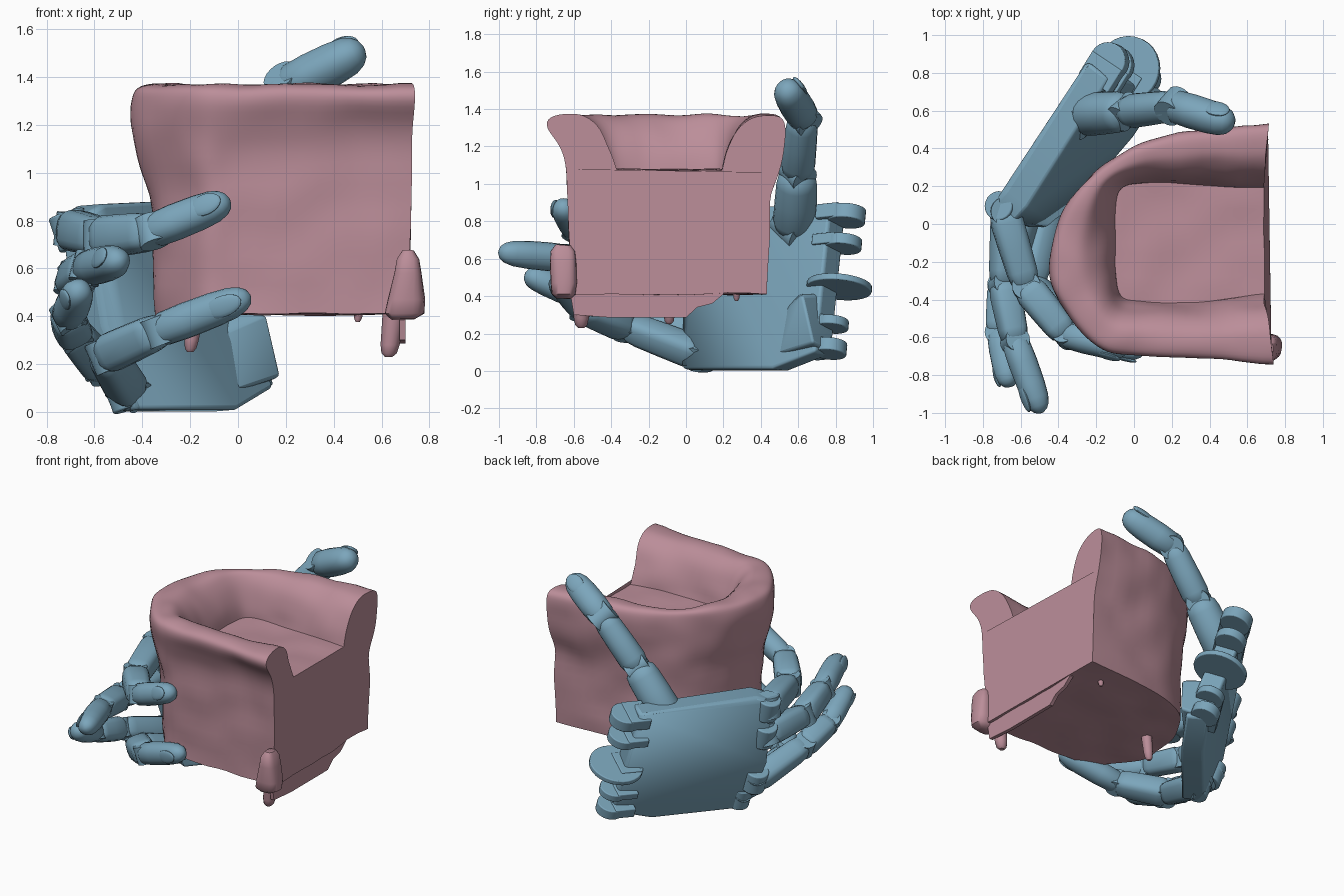
import bpy, bmesh, math
from mathutils import Vector, Matrix, noise

if "Cube" in bpy.data.objects:
    bpy.data.objects.remove(bpy.data.objects["Cube"])

def material(name, col):
    m = bpy.data.materials.new(name)
    m.diffuse_color = (*col, 1)
    m.use_nodes = True
    m.node_tree.nodes["Principled BSDF"].inputs["Base Color"].default_value = m.diffuse_color
    return m

PINK = material("dusty_pink", (0.50, 0.27, 0.32))
BLUE = material("steel_blue", (0.20, 0.38, 0.50))

def finish(bm, name, mat, bevel=0, angle=40, lumps=0):
    bmesh.ops.recalc_face_normals(bm, faces=bm.faces)
    if lumps:
        bm.normal_update()
        for v in bm.verts:
            v.co += v.normal * noise.noise(v.co * 5) * lumps
    me = bpy.data.meshes.new(name)
    bm.to_mesh(me)
    bm.free()
    ob = bpy.data.objects.new(name, me)
    bpy.context.collection.objects.link(ob)
    me.materials.append(mat)
    if bevel:
        b = ob.modifiers.new("bevel", 'BEVEL')
        b.width, b.segments = bevel, 3
    bpy.ops.object.select_all(action='DESELECT')
    ob.select_set(True)
    bpy.context.view_layer.objects.active = ob
    bpy.ops.object.shade_smooth_by_angle(angle=math.radians(angle))
    return ob

def spline(pts, n):
    """Catmull-Rom samples through the points, n per span."""
    p = [Vector(q) for q in pts]
    p = [2 * p[0] - p[1]] + p + [2 * p[-1] - p[-2]]
    out = []
    for i in range(1, len(p) - 2):
        a, b, c, d = p[i - 1:i + 3]
        for k in range(n):
            t = k / n
            out.append(0.5 * (2 * b + (c - a) * t + (2 * a - 5 * b + 4 * c - d) * t * t
                              + (3 * b - a - 3 * c + d) * t ** 3))
    return out + [p[-2]]

def loft(bm, rings, caps=(True, True)):
    vs = [[bm.verts.new(c) for c in r] for r in rings]
    n = len(vs[0])
    for a, b in zip(vs, vs[1:]):
        for i in range(n):
            bm.faces.new((a[i], a[(i + 1) % n], b[(i + 1) % n], b[i]))
    for end, on in zip((vs[0], vs[-1]), caps):
        if on:
            bm.faces.new(end)

def frame(p, d, up):
    """Matrix at p with z along d and y towards up."""
    d = Vector(d).normalized()
    y = Vector(up)
    y = (y - d * y.dot(d)).normalized()
    return Matrix.Translation(p) @ Matrix((y.cross(d), y, d)).transposed().to_4x4()

def disc(bm, p, axis, r, depth, seg=28):
    up = (1, 0, 0) if abs(axis[0]) < 0.8 else (0, 1, 0)
    bmesh.ops.create_cone(bm, cap_ends=True, segments=seg, radius1=r, radius2=r,
                          depth=depth, matrix=frame(p, axis, up))

def ball(bm, m, size):
    bmesh.ops.create_uvsphere(bm, u_segments=18, v_segments=12, radius=1,
                              matrix=m @ Matrix.Diagonal((*size, 1)))

def squircle(a, e=.72):
    c, s = math.cos(a), math.sin(a)
    return math.copysign(abs(c) ** e, c), math.copysign(abs(s) ** e, s)

# ---------- tub armchair, open towards +x ----------
outer = spline([(.715, .535), (.3, .49), (0, .41), (-.22, .27), (-.38, .05), (-.45, -.2),
                (-.40, -.42), (-.2, -.65), (0, -.70), (.4, -.72), (.735, -.745)], 6)
inner = spline([(.69, .19), (.3, .21), (.05, .22), (-.07, .19), (-.1, .08), (-.1, -.1),
                (-.1, -.25), (-.07, -.38), (.05, -.41), (.4, -.41), (.69, -.37)], 6)
# fraction from outer to inner edge, height: at the back, and along the -y arm
crest = [(.3, 1.37), (.54, 1.355), (.76, 1.29), (.92, 1.18), (1, 1.075)]
back = spline([(.30, .41), (.27, .65), (.23, .9), (.1, 1.06), (.02, 1.2), (.01, 1.3), (.08, 1.355)] + crest, 4)
arm = spline([(.33, .41), (.32, .65), (.31, .9), (.29, 1.08), (.20, 1.2), (.03, 1.3), (.07, 1.35)] + crest, 4)

def profile(i):
    w = min(max((i - 36) / 18, 0), 1)
    return [(*outer[i].lerp(inner[i], s.x), s.y) for s in (a.lerp(b, w) for a, b in zip(back, arm))]

# each ring goes up one arm, over the seat, down the other arm and back underneath
bm = bmesh.new()
rings = []
for i in range(31):
    a, b = profile(i), profile(60 - i)[::-1]
    seat = [Vector(a[-1]).lerp(b[0], k / 10) for k in range(1, 10)]
    base = [Vector(b[-1]).lerp(a[0], k / 10) for k in range(1, 10)]
    rings.append(a + seat + b + base)
loft(bm, rings, (True, False))
bmesh.ops.remove_doubles(bm, verts=bm.verts, dist=.0008)
finish(bm, "armchair_body", PINK, lumps=.016)

# hanging apron under the front edge
bm = bmesh.new()
prof = [(-.62, .42), (-.60, .30), (-.4, .285), (.0, .285), (.06, .34), (.14, .36), (.2, .41), (.2, .42)]
loft(bm, [[(x, y, z) for y, z in prof] for x in (.675, .70)])
finish(bm, "front_apron", PINK)

# sagging corner bulge
bm = bmesh.new()
loft(bm, [[(x + rx * cx, -.655 + ry * cy, z) for cx, cy in [squircle(k * math.tau / 20) for k in range(20)]]
          for x, z, rx, ry in ((.69, .385, .05, .04), (.695, .41, .085, .065), (.70, .47, .08, .07),
                               (.71, .58, .06, .07), (.712, .64, .05, .065), (.712, .675, .025, .04))])
finish(bm, "corner_bulge", PINK, lumps=.015, angle=50)

# short legs
bm = bmesh.new()
for x, y, z, r in ((.63, -.56, .23, .04), (-.2, -.09, .25, .03), (.5, .27, .375, .02)):
    loft(bm, [[(x + (h - z) * .12 + r * k * math.cos(a), y + r * k * math.sin(a), h)
               for a in [j * math.tau / 12 for j in range(12)]]
              for h, k in ((z, .4), (z + .015, .8), (z + .05, 1), (.42, 1.2))])
finish(bm, "chair_legs", PINK)

# ---------- mechanical hand ----------
ACROSS = Vector((-.27, .08, .80)).normalized()
REACH = Vector((.55, .83, 0))

# palm plate
bm = bmesh.new()
plate = [(-.75, .10, .82), (-.68, .18, .86), (-.25, .86, .88), (.03, .78, .09), (-.12, .55, 0), (-.53, .07, 0), (-.68, .07, .35)]
for p in plate:
    bm.verts.new(p)
    bm.verts.new(Vector(p) + Vector((.12, -.09, .01)))
hull = bmesh.ops.convex_hull(bm, input=bm.verts)
bmesh.ops.delete(bm, geom=[g for g in hull["geom_interior"] if isinstance(g, bmesh.types.BMVert)], context='VERTS')
bmesh.ops.dissolve_limit(bm, angle_limit=math.radians(6), verts=bm.verts, edges=bm.edges)
finish(bm, "palm", BLUE, bevel=.02, angle=35)

# palm heel block
bm = bmesh.new()
for p in [(.18, .68, .15), (.12, .62, .41), (-.13, .60, .41), (-.14, .50, .30), (0, .50, .09), (.05, .78, .09), (-.08, .78, .41)]:
    bm.verts.new(p)
bmesh.ops.convex_hull(bm, input=bm.verts)
finish(bm, "palm_heel", BLUE, bevel=.015, angle=35)

# wrist hinge lobes: disc plus a web back to the palm
bm = bmesh.new()
for p, r, t in (((-.13, .86, .83), .10, .08), ((-.10, .84, .68), .10, .06), ((-.03, .82, .45), .175, .035),
                ((.02, .78, .25), .09, .05), ((.05, .77, .12), .09, .07)):
    disc(bm, p, ACROSS, r, t)
    m = frame(Vector(p) - REACH * .07, ACROSS, REACH)
    bmesh.ops.create_cube(bm, size=1, matrix=m @ Matrix.Diagonal((min(r, .1) * 1.96, .14, t * .98, 1)))
finish(bm, "wrist_hinges", BLUE, bevel=.006)

# finger segments: (position along the bone, width)
BONE = [(-.04, .6), (.03, .88), (.15, 1), (.5, .97), (.8, .93), (.93, .85), (1.0, .6)]
TIP = [(-.05, .65), (.05, .95), (.3, 1), (.6, .97), (.8, .88), (.91, .70), (.97, .46), (1, .15)]

def finger(name, pts, radii, dorsal, boxy=.66):
    bm = bmesh.new()
    pts = [Vector(p) for p in pts]
    last = len(pts) - 2
    for i, (a, b) in enumerate(zip(pts, pts[1:])):
        m, L, r = frame(a, b - a, dorsal), (b - a).length, radii[i]
        ring = [squircle(j * math.tau / 20, .92 if i == last else boxy) for j in range(20)]
        loft(bm, [[m @ Vector((x * r * k, y * r * k, t * L)) for x, y in ring]
                  for t, k in (TIP if i == last else BONE)])
        # hinge barrel at the joint
        disc(bm, a, m.col[0].xyz, r * .86, r * 1.6, 20)
        if i == last:
            # nail plate
            ball(bm, m @ Matrix.Translation((0, r * .80, L * .74)), (r * .6, r * .2, L * .2))
    finish(bm, name, BLUE, angle=38)

finger("index_finger", [(-.69, .07, .76), (-.57, -.33, .73), (-.36, -.585, .755), (-.035, -.665, .885)],
       (.088, .088, .076), (-.7, -.7, .05))
finger("middle_finger", [(-.67, .06, .55), (-.69, -.32, .55), (-.63, -.62, .60), (-.49, -1.0, .635)],
       (.082, .08, .076), (-.8, -.4, .3))
finger("ring_finger", [(-.58, .06, .20), (-.69, -.33, .33), (-.71, -.58, .40), (-.66, -.86, .52)],
       (.082, .078, .072), (-.8, -.3, -.3))
finger("little_finger", [(-.46, .07, .09), (-.55, -.32, .24), (-.33, -.56, .34), (.05, -.68, .485)],
       (.084, .084, .075), (-.5, -.8, -.2))
finger("thumb", [(-.27, .58, .76), (-.04, .595, 1.06), (.21, .625, 1.36), (.525, .53, 1.52)],
       (.115, .09, .09), (-.35, .8, .45), .95)

# knuckle hinges along the palm edge
bm = bmesh.new()
for p in ((-.695, .09, .76), (-.66, .08, .56), (-.585, .07, .22), (-.47, .08, .085)):
    disc(bm, p, ACROSS, .078, .15, 20)
finish(bm, "knuckle_hinges", BLUE, bevel=.008)
